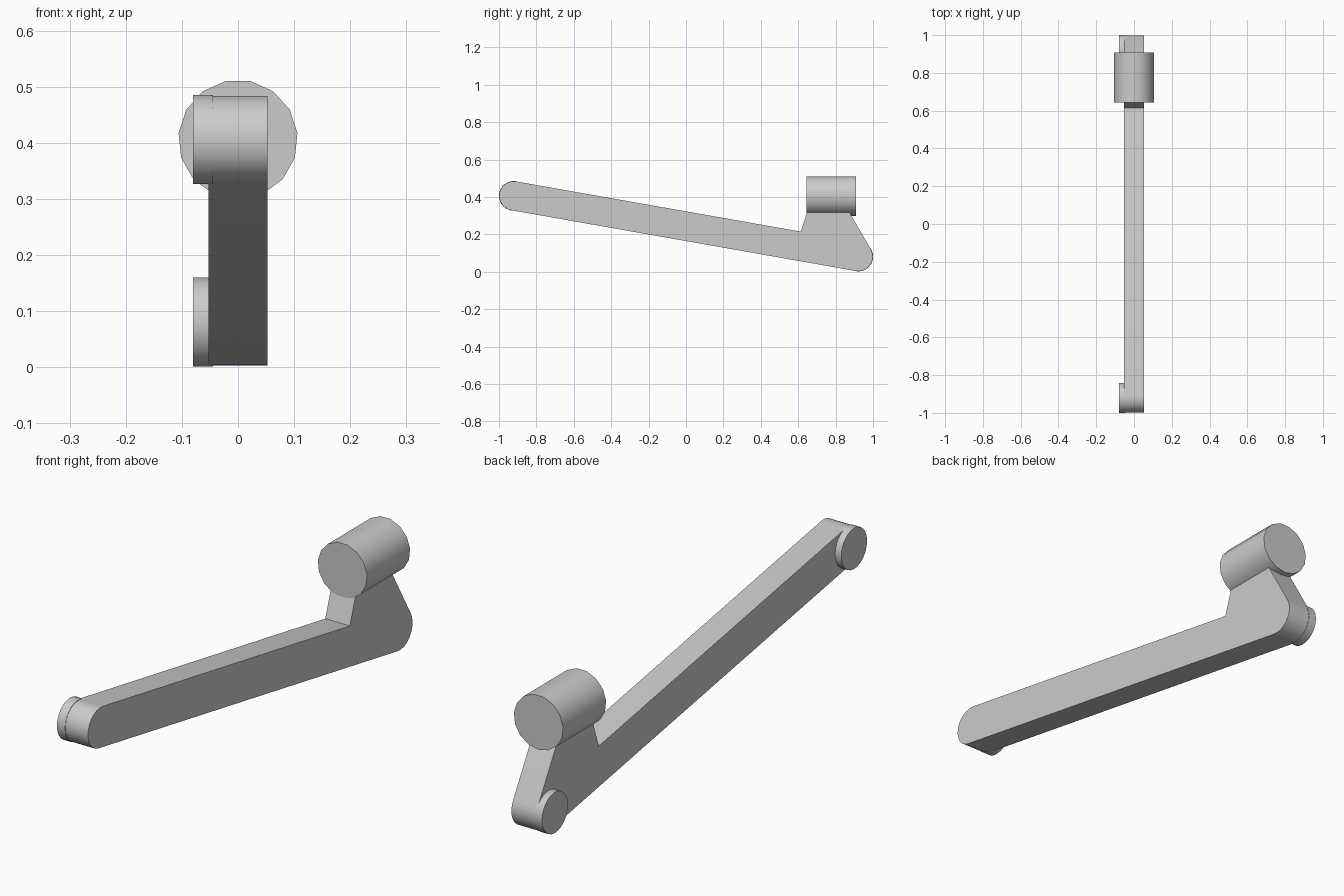
import bpy
import bmesh
from math import sin, cos, pi, radians
from mathutils import Vector

cube = bpy.data.objects.get("Cube")
if cube:
    bpy.data.objects.remove(cube, do_unlink=True)

grey = bpy.data.materials.new("plain grey")
grey.use_nodes = True
COLOUR = (0.6, 0.6, 0.6, 1.0)
grey.diffuse_color = COLOUR
grey.node_tree.nodes["Principled BSDF"].inputs["Base Color"].default_value = COLOUR


def arc(centre, radius, start, end, steps):
    """Points on an arc, angles in degrees."""
    angles = [radians(start + (end - start) * i / steps) for i in range(steps + 1)]
    return [(centre[0] + radius * cos(a), centre[1] + radius * sin(a)) for a in angles]


def extrude(name, points, direction):
    """Cap a closed outline and extrude it into a smooth-sided solid."""
    bm = bmesh.new()
    face = bm.faces.new([bm.verts.new(p) for p in points])
    result = bmesh.ops.extrude_face_region(bm, geom=[face], use_keep_orig=True)
    moved = [v for v in result["geom"] if isinstance(v, bmesh.types.BMVert)]
    bmesh.ops.translate(bm, verts=moved, vec=Vector(direction))
    bmesh.ops.recalc_face_normals(bm, faces=bm.faces)
    mesh = bpy.data.meshes.new(name)
    bm.to_mesh(mesh)
    bm.free()
    mesh.materials.append(grey)
    obj = bpy.data.objects.new(name, mesh)
    bpy.context.collection.objects.link(obj)
    bpy.ops.object.select_all(action='DESELECT')
    obj.select_set(True)
    bpy.context.view_layer.objects.active = obj
    bpy.ops.object.shade_smooth_by_angle(angle=radians(35))
    return obj


HALF = 0.053
FRONT = (-0.921, 0.406)
BACK = (0.921, 0.081)

# Sloping arm with rounded ends and a raised neck, outlined in the side plane
outline = arc(FRONT, 0.078, 80, 260, 12)
outline += arc(BACK, 0.078, -100, 30, 9)
outline += [(0.838, 0.38), (0.669, 0.38), (0.613, 0.215)]
extrude("arm", [(-HALF, y, z) for y, z in outline], (2 * HALF, 0, 0))

# Round bosses on one side of both arm ends
for name, centre in (("front_boss", FRONT), ("back_boss", BACK)):
    circle = arc(centre, 0.0795, 0, 360, 24)[:-1]
    extrude(name, [(-0.08, y, z) for y, z in circle], (0.035, 0, 0))

# Fifteen-sided barrel lying along the arm on top of the neck
circle = arc((0, 0.406), 0.1065, -90, 270, 15)[:-1]
extrude("barrel", [(x, 0.643, z) for x, z in circle], (0, 0.265, 0))
